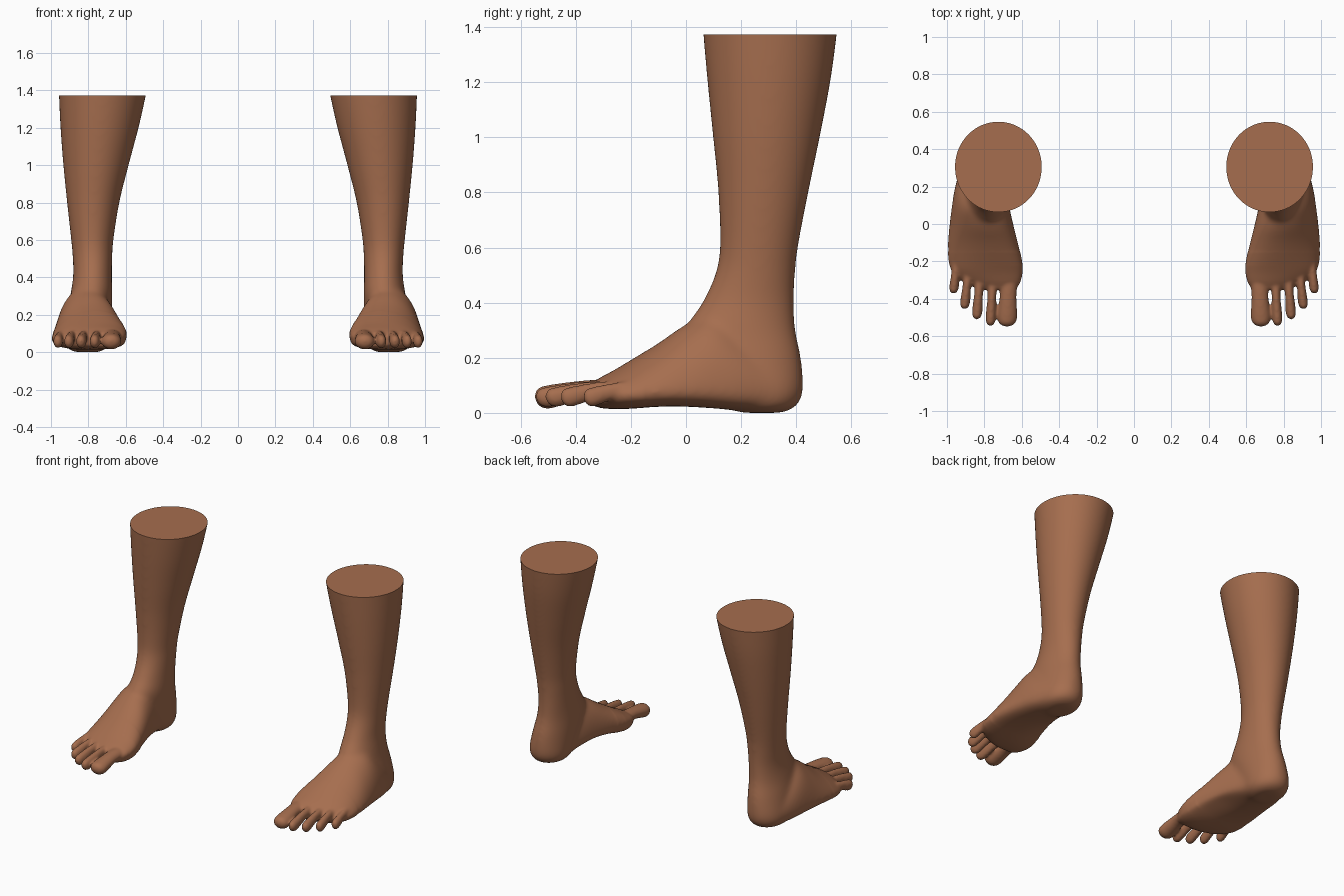
import bpy, bmesh, math
from mathutils import Matrix, Vector

if "Cube" in bpy.data.objects:
    bpy.data.objects.remove(bpy.data.objects["Cube"])

skin = bpy.data.materials.new("brown_skin")
skin.diffuse_color = (0.38, 0.155, 0.077, 1)
skin.use_nodes = True
skin.node_tree.nodes["Principled BSDF"].inputs["Base Color"].default_value = skin.diffuse_color
SIDES = 40


def smooth_rows(rows, n=5):
    """Catmull-Rom interpolation through rows of section parameters."""
    out = []
    for i in range(len(rows) - 1):
        a, b, c, d = (rows[min(max(i + k, 0), len(rows) - 1)] for k in (-1, 0, 1, 2))
        for j in range(n):
            t = j / n
            out.append([q + 0.5 * t * (r - p + t * (2 * p - 5 * q + 4 * r - s
                        + t * (3 * (q - r) + s - p))) for p, q, r, s in zip(a, b, c, d)])
    return out + [list(rows[-1])]


def loft(bm, rings):
    loops = [[bm.verts.new(p) for p in ring] for ring in rings]
    for a, b in zip(loops, loops[1:]):
        for i in range(len(a)):
            j = (i + 1) % len(a)
            bm.faces.new((a[i], a[j], b[j], b[i]))
    bm.faces.new(loops[0])
    bm.faces.new(loops[-1])


ANGLES = [2 * math.pi * i / SIDES for i in range(SIDES)]


def leg_ring(z, x0, x1, y0, y1):
    cx, cy = (x0 + x1) / 2, (y0 + y1) / 2
    return [(cx + (x1 - x0) / 2 * math.cos(t), cy + (y1 - y0) / 2 * math.sin(t), z)
            for t in ANGLES]


def foot_ring(y, x0, x1, zb, zt, zc, shift, arch):
    pts = []
    for t in ANGLES:
        c, s = math.cos(t), math.sin(t)
        if s >= 0:      # instep: ridge leans to the inner side
            x, z = c + 0, zc + (zt - zc) * s
            lean = shift * s
        else:           # sole: flatter, raised at the inner arch
            x = math.copysign(abs(c) ** 0.75, c)
            z = zc - (zc - zb) * abs(s) ** 0.75 + arch * max(0, -c) * -s
            lean = 0
        pts.append(((x0 + x1) / 2 + (x1 - x0) / 2 * x + lean, y, z))
    return pts


# shin and heel: z, inner x, outer x, front y, back y
LEG = [(1.47, .475, .962, .055, .558), (1.37, .492, .958, .062, .548),
       (1.2, .53, .95, .077, .525), (1.0, .583, .935, .097, .487),
       (.8, .633, .915, .116, .446), (.6, .665, .893, .122, .408),
       (.5, .672, .884, .105, .397), (.4, .674, .882, .06, .393),
       (.3, .672, .897, .0, .398), (.2, .675, .915, .03, .418),
       (.1, .682, .928, .1, .427), (.05, .686, .928, .12, .42),
       (.015, .705, .91, .15, .395), (-.004, .74, .87, .2, .35)]

# foot: y, inner x, outer x, bottom, top, widest z, ridge shift, arch
FOOT = [(.33, .70, .92, .004, .18, .08, 0, 0), (.2, .687, .957, .004, .28, .085, 0, .01),
        (.1, .668, .974, .012, .35, .085, -.01, .035), (0, .648, .988, .018, .318, .08, -.03, .05),
        (-.1, .625, .998, .018, .25, .075, -.045, .035), (-.2, .603, .993, .011, .188, .068, -.05, .01),
        (-.26, .600, .968, .01, .152, .065, -.045, 0), (-.31, .612, .91, .014, .125, .063, -.04, 0),
        (-.35, .632, .82, .028, .1, .062, -.02, 0)]

# toes: root x, root y, tip x, tip y, half width, half height
TOES = [(.668, -.22, .679, -.548, .052, .042), (.752, -.24, .768, -.545, .027, .037),
        (.82, -.23, .841, -.51, .027, .036), (.88, -.2, .907, -.455, .026, .036),
        (.945, -.14, .965, -.372, .025, .035)]
# toe profile: position along toe, size, centre height
TOE = [(0, 1, .075), (.25, .95, .078), (.5, .86, .076), (.7, .96, .064),
       (.85, 1.02, .054), (.94, .85, .054), (.985, .5, .056), (1, .15, .057)]


def build_leg():
    bm = bmesh.new()
    loft(bm, [leg_ring(*r) for r in smooth_rows(LEG)])
    loft(bm, [foot_ring(*r) for r in smooth_rows(FOOT)])
    for x0, y0, x1, y1, hw, hz in TOES:
        loft(bm, [[(x0 + (x1 - x0) * s + hw * w * math.cos(t), y0 + (y1 - y0) * s,
                    z + hz * w * math.sin(t)) for t in ANGLES]
                  for s, w, z in smooth_rows(TOE, 4)])
    bmesh.ops.recalc_face_normals(bm, faces=bm.faces)
    raw = bpy.data.meshes.new("leg_parts")
    bm.to_mesh(raw)
    bm.free()

    # fuse all parts into one skin
    tmp = bpy.data.objects.new("leg_parts", raw)
    bpy.context.collection.objects.link(tmp)
    mod = tmp.modifiers.new("fuse", 'REMESH')
    mod.mode = 'VOXEL'
    mod.voxel_size = 0.0075
    dg = bpy.context.evaluated_depsgraph_get()
    mesh = bpy.data.meshes.new_from_object(tmp.evaluated_get(dg))
    bpy.data.objects.remove(tmp)

    # blend the joins: ankle strongly, toes lightly
    bm = bmesh.new()
    bm.from_mesh(mesh)
    for limit, steps in ((-9, 4), (-.3, 3), (-.22, 6), (-.15, 24)):
        verts = [v for v in bm.verts if v.co.y > limit]
        for _ in range(steps):
            bmesh.ops.smooth_vert(bm, verts=verts, factor=0.5,
                                  use_axis_x=True, use_axis_y=True, use_axis_z=True)
    low = min(v.co.z for v in bm.verts)
    bmesh.ops.translate(bm, verts=bm.verts, vec=(0, 0, -low))

    # flat cut below the knee
    cut = bmesh.ops.bisect_plane(bm, geom=bm.verts[:] + bm.edges[:] + bm.faces[:],
                                 plane_co=Vector((0, 0, 1.373)), plane_no=Vector((0, 0, 1)),
                                 clear_outer=True)
    rim = [e for e in cut["geom_cut"] if isinstance(e, bmesh.types.BMEdge)]
    for f in bm.faces:
        f.smooth = True
    cap = bmesh.ops.holes_fill(bm, edges=[e for e in bm.edges if e.is_boundary], sides=0)
    for f in cap["faces"]:
        f.smooth = False
    for e in rim:
        e.smooth = False
    bmesh.ops.recalc_face_normals(bm, faces=bm.faces)
    bm.to_mesh(mesh)
    bm.free()
    mesh.materials.clear()
    mesh.materials.append(skin)
    return mesh


left = build_leg()
right = left.copy()
right.transform(Matrix.Scale(-1, 4, (1, 0, 0)))
right.flip_normals()
for name, mesh in (("left_lower_leg", left), ("right_lower_leg", right)):
    mesh.name = name
    bpy.context.collection.objects.link(bpy.data.objects.new(name, mesh))
